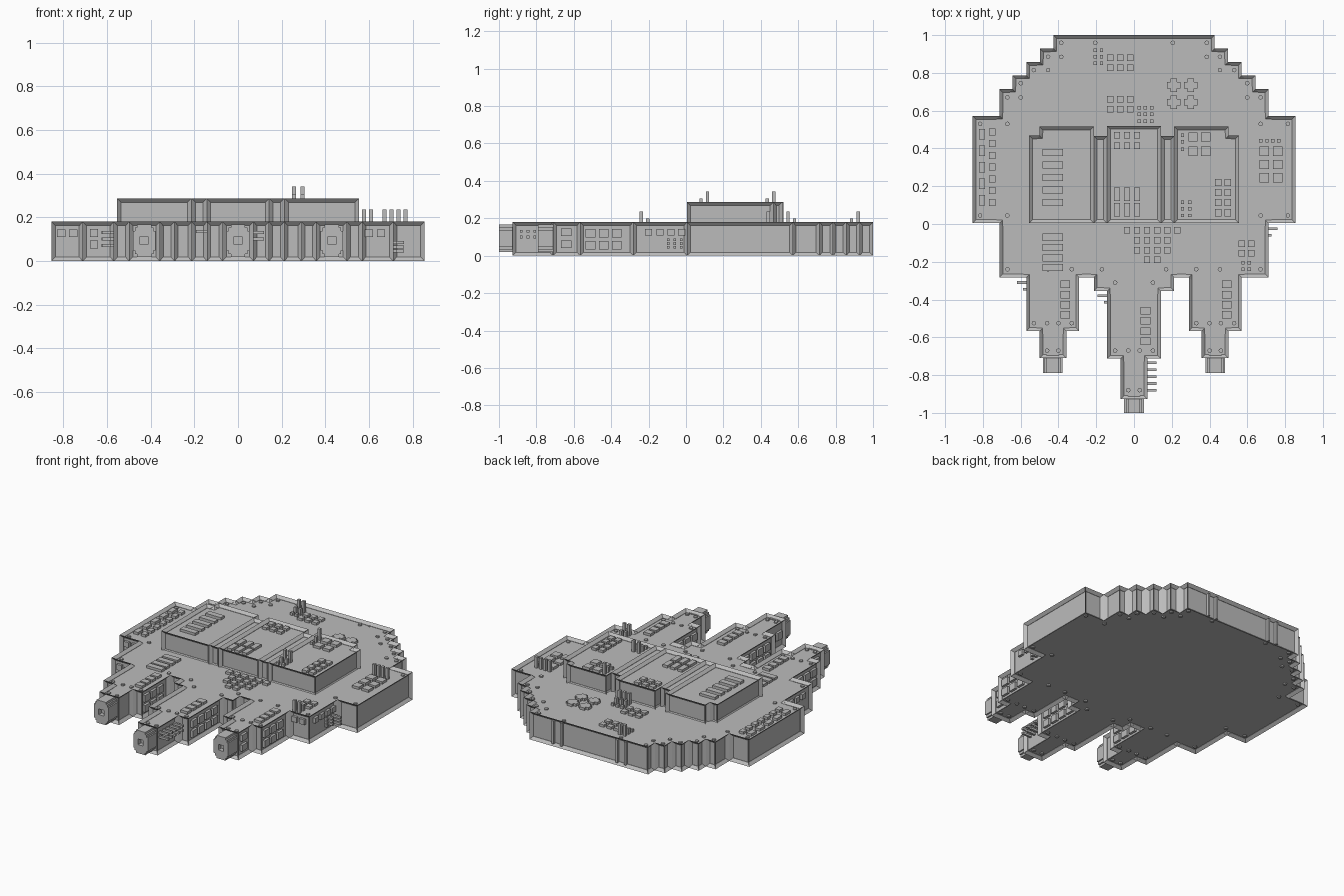
import bpy, bmesh, math
from mathutils import Matrix

if "Cube" in bpy.data.objects:
    bpy.data.objects.remove(bpy.data.objects["Cube"])

grey = bpy.data.materials.new("hull grey")
grey.diffuse_color = (0.5, 0.5, 0.5, 1)
grey.use_nodes = True
grey.node_tree.nodes["Principled BSDF"].inputs["Base Color"].default_value = grey.diffuse_color

RIM, DEPTH = 0.016, 0.018      # frame width and panel recess
DECK, ROOF = 0.18, 0.287       # top of the hull and of the raised blocks


def finish(name, bm):
    bmesh.ops.recalc_face_normals(bm, faces=bm.faces)
    me = bpy.data.meshes.new(name)
    bm.to_mesh(me)
    bm.free()
    me.materials.append(grey)
    ob = bpy.data.objects.new(name, me)
    bpy.context.collection.objects.link(ob)
    return ob


def prism(name, pts, z0, z1, framed=True):
    """Extrude an outline upward and recess every face behind a frame."""
    bm = bmesh.new()
    face = bm.faces.new([bm.verts.new((x, y, z0)) for x, y in pts])
    ext = bmesh.ops.extrude_face_region(bm, geom=[face], use_keep_orig=True)
    top = [v for v in ext["geom"] if isinstance(v, bmesh.types.BMVert)]
    bmesh.ops.translate(bm, verts=top, vec=(0, 0, z1 - z0))
    bmesh.ops.recalc_face_normals(bm, faces=bm.faces)
    if framed:
        bmesh.ops.inset_individual(bm, faces=bm.faces[:], thickness=RIM,
                                   depth=-DEPTH, use_even_offset=True)
    return finish(name, bm)


def boxes(name, xs, ys, zs, size):
    """Grid of equal boxes centred on every x, y, z combination."""
    bm = bmesh.new()
    for x in xs:
        for y in ys:
            for z in zs:
                m = Matrix.Translation((x, y, z)) @ Matrix.Diagonal((*size, 1))
                bmesh.ops.create_cube(bm, size=1, matrix=m)
    return finish(name, bm)


def on_top(name, xs, ys, w, d, top=DECK):
    """Deck plates level with the surrounding rim."""
    return boxes(name, xs, ys, [top - 0.016], (w, d, 0.028))


def rods(name, xs, rows, top=DECK, w=0.018):
    """Rows of upright rods; rows are (y, height above the rim)."""
    for y, h in rows:
        boxes(name, xs, [y], [top - 0.02 + (h + 0.02) / 2], (w, w, h + 0.02))


def side_rods(name, x, sign, rows, zs):
    """Rows of rods pointing sideways; rows are (y, length)."""
    for y, n in rows:
        boxes(name, [x + sign * (n - 0.02) / 2], [y], zs, (n + 0.02, 0.014, 0.014))


# Main hull: half outline mirrored in x
half = [(.0714, -.927), (.0714, -.713), (.143, -.713), (.143, -.355), (.213, -.355),
        (.213, -.283), (.29, -.283), (.29, -.567), (.358, -.567), (.358, -.71),
        (.5, -.71), (.5, -.567), (.57, -.567), (.57, -.283), (.712, -.283), (.712, .005),
        (.855, .005), (.855, .572), (.712, .572), (.712, .714), (.643, .714),
        (.643, .787), (.57, .787), (.57, .857), (.498, .857), (.498, .929),
        (.427, .929), (.427, 1)]
prism("main_hull", half + [(-x, y) for x, y in reversed(half)], 0, DECK)

# Raised blocks and the lower links between them
outer = [(.213, .005), (.555, .005), (.555, .468), (.5, .468), (.5, .515), (.213, .515)]
for side, s in (("left", -1), ("right", 1)):
    prism(side + "_block", [(s * x, y) for x, y in outer], 0.15, ROOF)
    prism(side + "_link", [(s * x, y) for x, y in
                           [(.143, .005), (.213, .005), (.213, .465), (.143, .465)]], 0.15, ROOF)
prism("centre_block", [(-.143, .005), (.143, .005), (.143, .52), (-.143, .52)], 0.15, ROOF)

# Gun muzzles: stepped outline with a square bore
quarter = [(.052, .045), (.043, .045), (.043, .06), (.033, .06), (.033, .074)]
right = [(x, -y) for x, y in quarter[::-1]] + quarter
profile = right + [(-x, y) for x, y in reversed(right)]
for x, y in ((-.43, -.79), (0, -1), (.43, -.79)):
    muzzle = prism("gun_muzzle", profile, 0, 0.1, framed=False)
    place = Matrix.Translation((x, y + 0.1, 0.093)) @ Matrix.Rotation(math.pi / 2, 4, 'X')
    muzzle.data.transform(place)
    cutter = boxes("bore_cutter", [x], [y], [0.093], (.037, .06, .037))
    cutter.hide_render = True
    cutter.hide_viewport = True
    cut = muzzle.modifiers.new("bore", 'BOOLEAN')
    cut.operation, cut.object, cut.solver = 'DIFFERENCE', cutter, 'EXACT'

# Rivets near every corner, above and below
spots = [(.385, .96), (.205, .96), (.385, .885), (.455, .885), (.455, .815), (.53, .815),
         (.6, .745), (.6, .67), (.67, .67), (.67, .53), (.815, .53), (.815, .045),
         (.67, .045), (.67, -.24), (.455, -.24), (.33, -.24), (.17, -.24), (.1, -.31),
         (.53, -.525), (.46, -.525), (.4, -.525), (.33, -.525), (.46, -.67), (.4, -.67),
         (.1, -.67), (.03, -.67), (.03, -.88)]
bm = bmesh.new()
for x, y in spots:
    for s in (-1, 1):
        for z in (0.018, DECK - 0.018):
            bmesh.ops.create_cone(bm, cap_ends=True, segments=8, radius1=.012, radius2=.012,
                                  depth=0.016, matrix=Matrix.Translation((s * x, y, z)))
finish("rivets", bm)

# Deck plates
on_top("left_wing_plates_outer", [-.805], [.125 + .0875 * i for i in range(5)], .033, .055)
on_top("left_wing_plates_inner", [-.75], [.115 + .062 * i for i in range(7)], .033, .037)
on_top("right_wing_plates", [.69, .76], [.385, .315, .245], .05, .05)
on_top("front_left_slats", [-.43], [-.07, -.125, -.18, -.23], .11, .038)
on_top("front_right_plates", [.57, .62], [-.105, -.155], .035, .035)
for y, first, count in ((-.032, 0, 6), (-.085, 1, 4), (-.138, 1, 4), (-.19, 2, 2)):
    on_top("front_centre_plates", [-.037 + .053 * (first + i) for i in range(count)], [y], .034, .034)
on_top("rear_plates", [-.125, -.073, -.02], [.88, .827, .66, .607], .034, .034)
for x in (-.365, .49):
    on_top("gun_plates", [x], [-.32, -.375, -.428, -.48], .05, .04)
on_top("centre_gun_plates", [.06], [-.46, -.513, -.567, -.62], .053, .04)
on_top("rear_crosses_wide", [.21, .3], [.735, .645], .07, .036)
on_top("rear_crosses_long", [.21, .3], [.735, .645], .036, .07)

# Plates on the raised blocks
on_top("left_block_slats", [-.43], [.114 + .066 * i for i in range(5)], .11, .038, ROOF)
on_top("centre_block_plates_rear", [-.09, -.037, .016], [.47, .415], .034, .034, ROOF)
on_top("centre_block_plates_front", [-.09, -.037, .016], [.158, .075], .034, .07, ROOF)
on_top("right_block_squares", [.312, .38], [.46, .385], .048, .048, ROOF)
on_top("right_block_plates", [.447, .497], [.22, .167, .114, .06], .034, .038, ROOF)

# Upright antenna rods
rods("block_rods_front", [.257, .295], [(.115, .055), (.08, .018), (.045, 0)], ROOF)
rods("block_rods_rear", [.257], [(.47, .055), (.435, .018), (.395, 0)], ROOF)
rods("rear_left_rods", [-.205, -.172], [(.92, .055), (.885, .02), (.85, 0)])
rods("rear_centre_rods", [.027, .06, .095], [(.545, .055), (.58, .02), (.615, 0)])
rods("right_wing_rods", [.672, .704, .735, .767], [(.44, .055)])
rods("front_right_rods", [.577, .61], [(-.24, .055), (-.205, .02)])

# Sideways antenna rods
side_rods("centre_gun_rods", .065, 1, [(-.735 - .0365 * i, .055) for i in range(5)], [.13, .10])
side_rods("left_gun_rods", -.565, -1, [(-.31, .055), (-.345, .022)], [.13, .10, .07])
side_rods("centre_left_rods", -.138, -1, [(-.38, .055), (-.415, .022)], [.135])
side_rods("right_hull_rods", .706, 1, [(-.025, .055), (-.06, .022), (-.095, .006)], [.085, .065, .045])

# Wall plates, level with the wall frames
T = 0.028
for s in (-1, 1):
    for x, d in ((.57, -1), (.29, 1)):
        boxes("gun_side_plates", [s * (x + d * .016)], [-.51, -.44, -.37], [.12, .055], (T, .052, .045))
    boxes("gun_tip_plates", [s * .484], [-.64], [.125, .06], (T, .055, .04))
    boxes("centre_gun_side_plates", [s * .127], [-.64, -.57, -.5, -.43], [.12, .055], (T, .05, .045))
    boxes("hull_side_plates", [s * .696], [-.2, -.14, -.08, -.025], [.125], (T, .038, .034))
    # Dividing ribs on the rear wall
    boxes("rear_wall_ribs", [s * .2, s * .26], [.986], [.09], (.014, T, .15))
boxes("centre_tip_plates", [-.055], [-.87, -.8], [.09], (T, .05, .05))
boxes("left_wing_front_plates", [-.81, -.755], [.021], [.128], (.038, T, .034))
boxes("left_front_plates", [-.66], [-.267], [.128, .075], (.036, T, .036))
boxes("left_front_dots", [-.61], [-.267], [.13, .10, .07], (.03, T, .014))
boxes("right_front_plates", [.6, .655], [-.267], [.128], (.036, T, .034))
